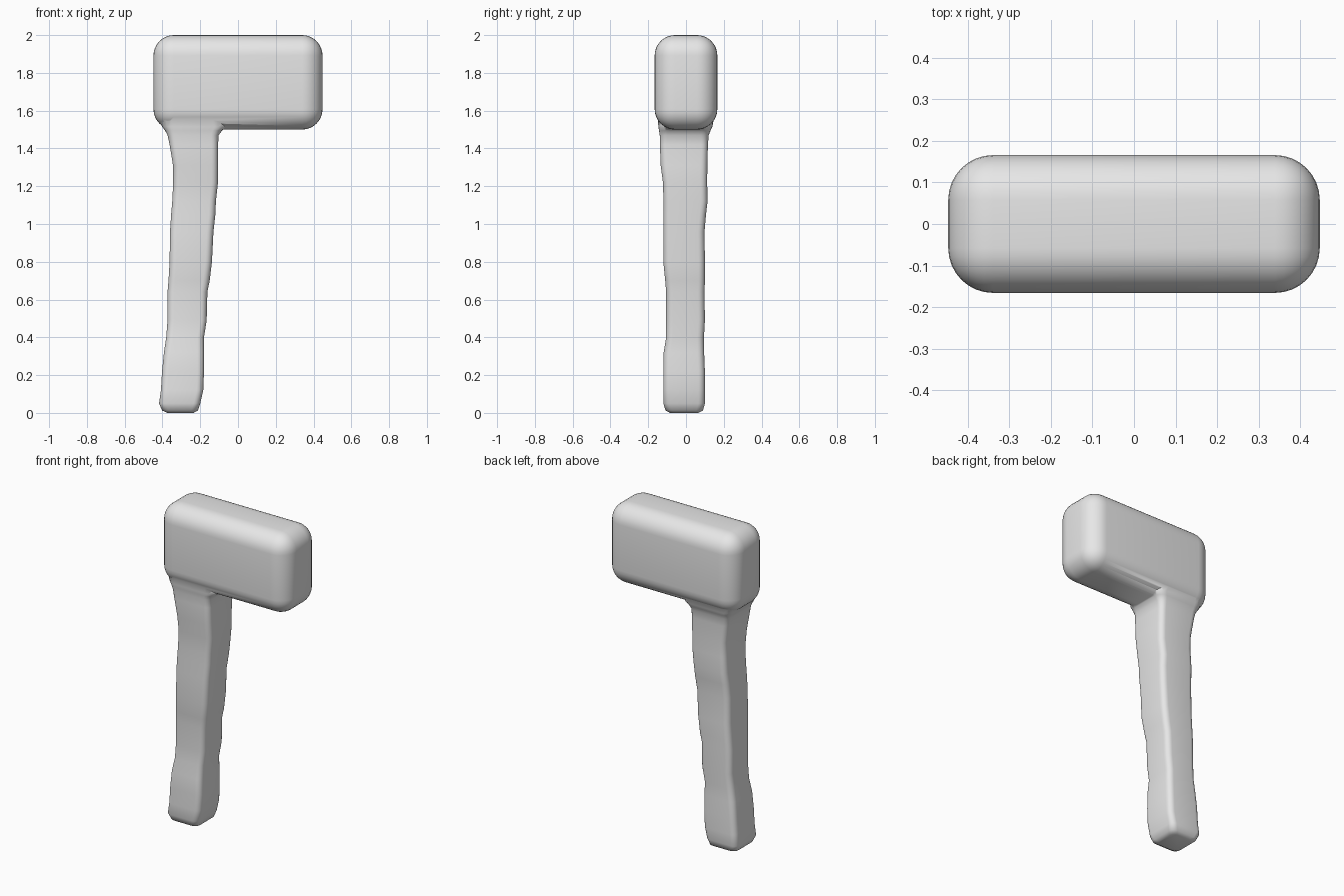
import bpy, bmesh, math

if "Cube" in bpy.data.objects:
    bpy.data.objects.remove(bpy.data.objects["Cube"])

grey = bpy.data.materials.new("light grey")
grey.diffuse_color = (0.8, 0.8, 0.8, 1)
grey.use_nodes = True
grey.node_tree.nodes["Principled BSDF"].inputs["Base Color"].default_value = grey.diffuse_color


def add_object(name, bm):
    bmesh.ops.recalc_face_normals(bm, faces=bm.faces)
    mesh = bpy.data.meshes.new(name)
    bm.to_mesh(mesh)
    bm.free()
    mesh.materials.append(grey)
    obj = bpy.data.objects.new(name, mesh)
    bpy.context.collection.objects.link(obj)
    return obj


def rounded_ring(bm, z, x0, x1, y0, y1, r, seg=5):
    """Rounded rectangle of vertices at height z."""
    corners = [(x1 - r, y1 - r), (x0 + r, y1 - r), (x0 + r, y0 + r), (x1 - r, y0 + r)]
    ring = []
    for i, (cx, cy) in enumerate(corners):
        for k in range(seg + 1):
            a = math.pi / 2 * (i + k / seg)
            ring.append(bm.verts.new((cx + r * math.cos(a), cy + r * math.sin(a), z)))
    return ring


# Hammer head: box with generous rounded edges
bm = bmesh.new()
bmesh.ops.create_cube(bm, size=1)
for v in bm.verts:
    v.co = (v.co.x * 0.895, v.co.y * 0.332, v.co.z * 0.5 + 1.75)
bmesh.ops.bevel(bm, geom=bm.edges[:], offset=0.108, segments=8, profile=0.5,
                affect='EDGES', clamp_overlap=True)
head = add_object("hammer", bm)

# Handle: rough, whittled shaft (z, x0, x1, y0, y1, corner radius)
sections = [
    (0.00, -0.375, -0.235, -0.085, 0.065, 0.030),
    (0.013, -0.402, -0.212, -0.108, 0.090, 0.035),
    (0.05, -0.418, -0.200, -0.120, 0.100, 0.035),
    (0.12, -0.408, -0.184, -0.120, 0.100, 0.035),
    (0.22, -0.402, -0.180, -0.120, 0.100, 0.035),
    (0.32, -0.392, -0.180, -0.118, 0.096, 0.035),
    (0.40, -0.380, -0.180, -0.105, 0.095, 0.035),
    (0.49, -0.373, -0.166, -0.105, 0.100, 0.035),
    (0.64, -0.373, -0.162, -0.105, 0.098, 0.035),
    (0.70, -0.368, -0.150, -0.110, 0.100, 0.035),
    (0.80, -0.362, -0.138, -0.120, 0.100, 0.035),
    (0.96, -0.360, -0.130, -0.119, 0.098, 0.035),
    (1.05, -0.354, -0.120, -0.119, 0.106, 0.035),
    (1.12, -0.348, -0.117, -0.119, 0.114, 0.035),
    (1.22, -0.343, -0.106, -0.122, 0.112, 0.035),
    (1.31, -0.344, -0.106, -0.134, 0.113, 0.035),
    (1.42, -0.362, -0.106, -0.138, 0.116, 0.035),
    (1.47, -0.373, -0.102, -0.139, 0.120, 0.040),
    (1.495, -0.386, -0.085, -0.143, 0.130, 0.050),
    (1.515, -0.402, -0.060, -0.146, 0.140, 0.065),
    (1.56, -0.425, -0.050, -0.150, 0.148, 0.090),
    (1.65, -0.400, -0.080, -0.130, 0.130, 0.080),
]
bm = bmesh.new()
rings = [rounded_ring(bm, *s) for s in sections]
n = len(rings[0])
for a, b in zip(rings, rings[1:]):
    for i in range(n):
        j = (i + 1) % n
        bm.faces.new((a[i], a[j], b[j], b[i]))
bm.faces.new(rings[0][::-1])
bm.faces.new(rings[-1])
handle = add_object("handle", bm)
handle.hide_render = True

# Fuse handle and head into a single skin
bpy.context.view_layer.objects.active = head
head.select_set(True)
mod = head.modifiers.new("fuse", 'BOOLEAN')
mod.operation = 'UNION'
mod.solver = 'EXACT'
mod.object = handle
bpy.ops.object.modifier_apply(modifier=mod.name)
bpy.data.objects.remove(handle, do_unlink=True)

bpy.ops.object.shade_smooth_by_angle(angle=math.radians(50))
